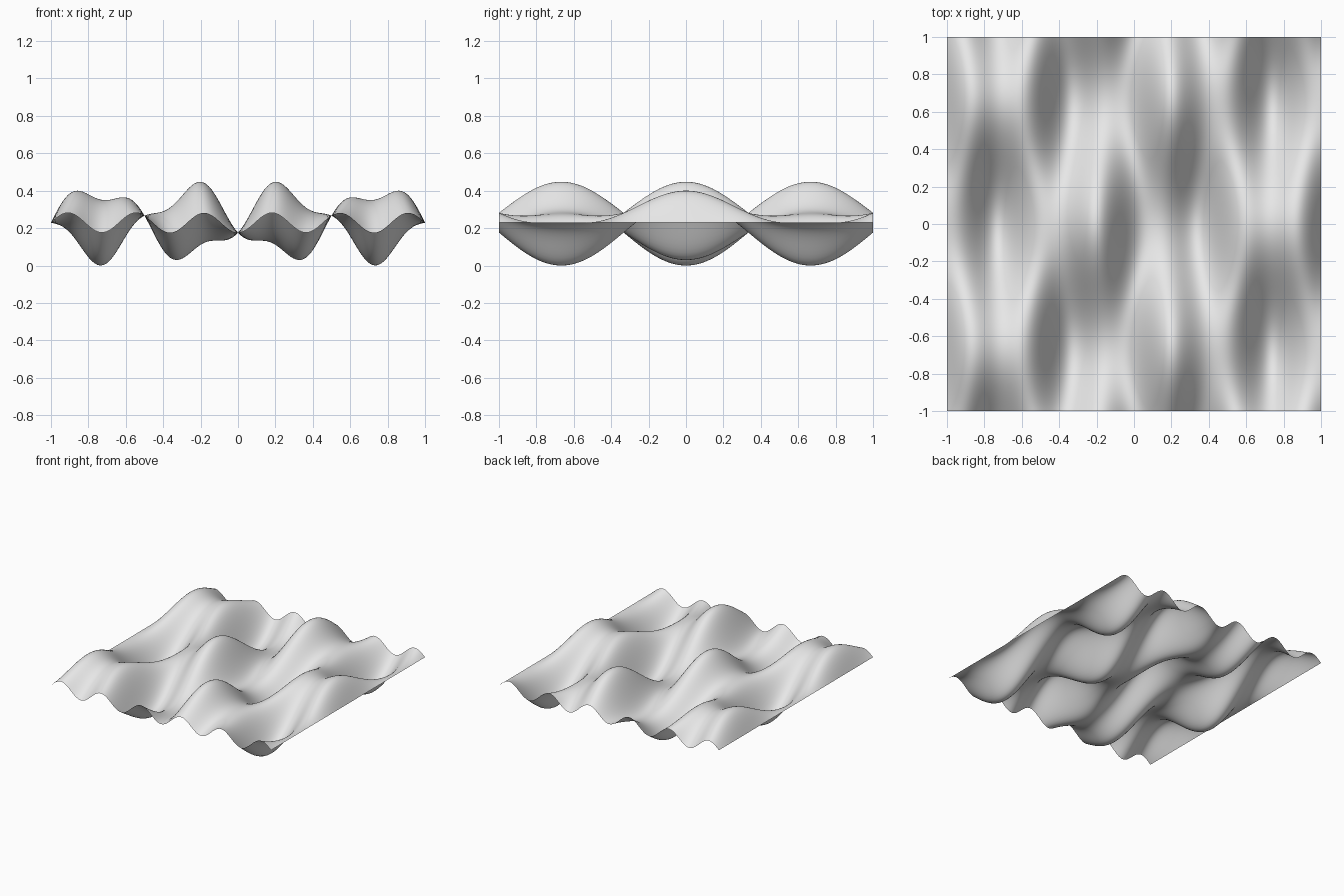
import bpy
import bmesh
from math import sin, cos, pi

# Remove the default cube
cube = bpy.data.objects.get("Cube")
if cube:
    bpy.data.objects.remove(cube, do_unlink=True)

SEGMENTS = 128
RIPPLE = 0.053   # short ripples running across x
SWELL = 0.177    # large swells alternating along x and y
LEVEL = 0.23     # mean height of the sheet


def wave_height(x, y):
    ripple = -RIPPLE * cos(5.5 * pi * x)
    swell = -SWELL * sin(2 * pi * x) * cos(1.5 * pi * y)
    return LEVEL + ripple + swell


# Plain grey material
grey = bpy.data.materials.new("plain_grey")
grey.use_nodes = True
color = (0.8, 0.8, 0.8, 1.0)
grey.diffuse_color = color
for node in grey.node_tree.nodes:
    if node.type == 'BSDF_PRINCIPLED':
        node.inputs["Base Color"].default_value = color

# Wavy sheet: an open square grid displaced by the wave function
bm = bmesh.new()
bmesh.ops.create_grid(bm, x_segments=SEGMENTS, y_segments=SEGMENTS, size=1.0)
for v in bm.verts:
    v.co.z = wave_height(v.co.x, v.co.y)

# Rest the lowest point on the floor
lowest = min(v.co.z for v in bm.verts)
for v in bm.verts:
    v.co.z -= lowest
for f in bm.faces:
    f.smooth = True

mesh = bpy.data.meshes.new("wavy_sheet")
bm.to_mesh(mesh)
bm.free()
mesh.materials.append(grey)
sheet = bpy.data.objects.new("wavy_sheet", mesh)
bpy.context.scene.collection.objects.link(sheet)
